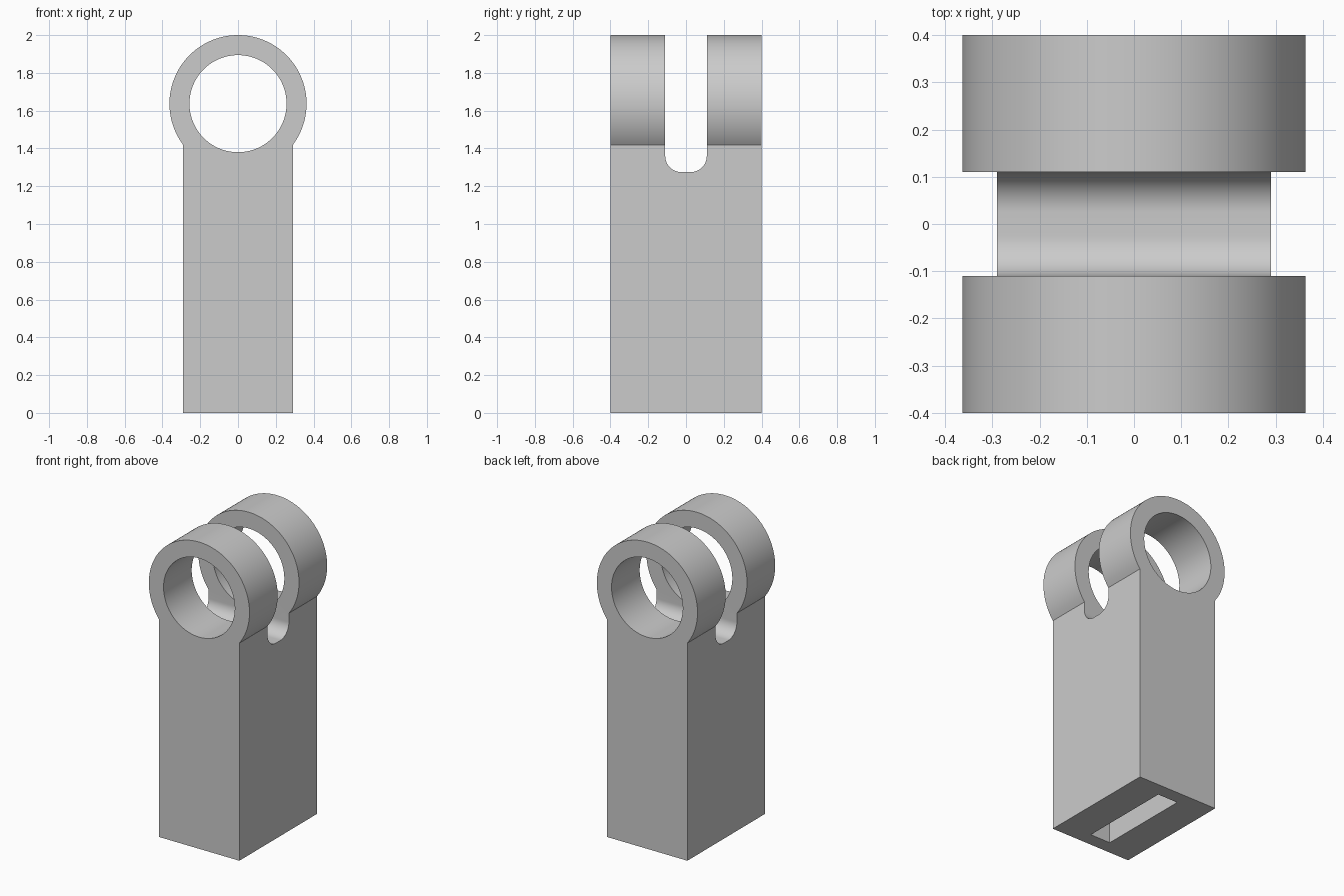
import bpy
import bmesh
from math import sin, cos, pi, asin

if "Cube" in bpy.data.objects:
    bpy.data.objects.remove(bpy.data.objects["Cube"], do_unlink=True)

HALF_X, HALF_Y = 0.29, 0.4
EYE_Z, EYE_R, BORE_R = 1.637, 0.363, 0.257
GAP, GAP_Z, FILLET = 0.11, 1.275, 0.085

grey = bpy.data.materials.new("light_grey")
grey.use_nodes = True
grey.diffuse_color = (0.6, 0.6, 0.6, 1)
grey.node_tree.nodes["Principled BSDF"].inputs["Base Color"].default_value = (0.6, 0.6, 0.6, 1)


def arc(cx, cz, r, start, end, n):
    return [(cx + r * cos(start + (end - start) * i / n),
             cz + r * sin(start + (end - start) * i / n)) for i in range(n + 1)]


def prism(name, outline, axis, half):
    """Extrude an outline (horizontal, z) symmetrically along x or y."""
    place = (lambda h, d, z: (h, d, z)) if axis == "y" else (lambda h, d, z: (d, h, z))
    bm = bmesh.new()
    face = bm.faces.new([bm.verts.new(place(h, -half, z)) for h, z in outline])
    new = bmesh.ops.extrude_face_region(bm, geom=[face])["geom"]
    verts = [v for v in new if isinstance(v, bmesh.types.BMVert)]
    bmesh.ops.translate(bm, verts=verts, vec=place(0, 2 * half, 0))
    bmesh.ops.recalc_face_normals(bm, faces=bm.faces)
    mesh = bpy.data.meshes.new(name)
    bm.to_mesh(mesh)
    bm.free()
    mesh.materials.append(grey)
    obj = bpy.data.objects.new(name, mesh)
    bpy.context.collection.objects.link(obj)
    return obj


def cut(target, cutter):
    cutter.hide_render = True
    mod = target.modifiers.new("cut", "BOOLEAN")
    mod.operation = "DIFFERENCE"
    mod.solver = "EXACT"
    mod.object = cutter
    bpy.context.view_layer.objects.active = target
    bpy.ops.object.modifier_apply(modifier=mod.name)
    bpy.data.objects.remove(cutter, do_unlink=True)


# Square shank merging into a round eye
neck = -asin((EYE_R ** 2 - HALF_X ** 2) ** 0.5 / EYE_R)
outline = [(-HALF_X, 0), (HALF_X, 0)] + arc(0, EYE_Z, EYE_R, neck, pi - neck, 96)
clevis = prism("clevis_body", outline, "y", HALF_Y)

# Pin bore from front to back
cut(clevis, prism("bore_cutter", arc(0, EYE_Z, BORE_R, 0, 2 * pi, 96)[:-1], "y", 1))

# Fork gap with rounded bottom corners
side = GAP - FILLET
gap = (arc(-side, GAP_Z + FILLET, FILLET, pi, 1.5 * pi, 16)
       + arc(side, GAP_Z + FILLET, FILLET, 1.5 * pi, 2 * pi, 16)
       + [(GAP, 2.2), (-GAP, 2.2)])
cut(clevis, prism("gap_cutter", gap, "x", 1))

# Blind rectangular pocket in the underside
pocket = [(-0.073, -0.2), (0.073, -0.2), (0.073, 0.75), (-0.073, 0.75)]
cut(clevis, prism("pocket_cutter", pocket, "y", 0.31))

# Smooth curved walls, sharp edges kept
bpy.ops.object.select_all(action="DESELECT")
clevis.select_set(True)
bpy.context.view_layer.objects.active = clevis
bpy.ops.object.shade_smooth_by_angle(angle=pi / 6)
